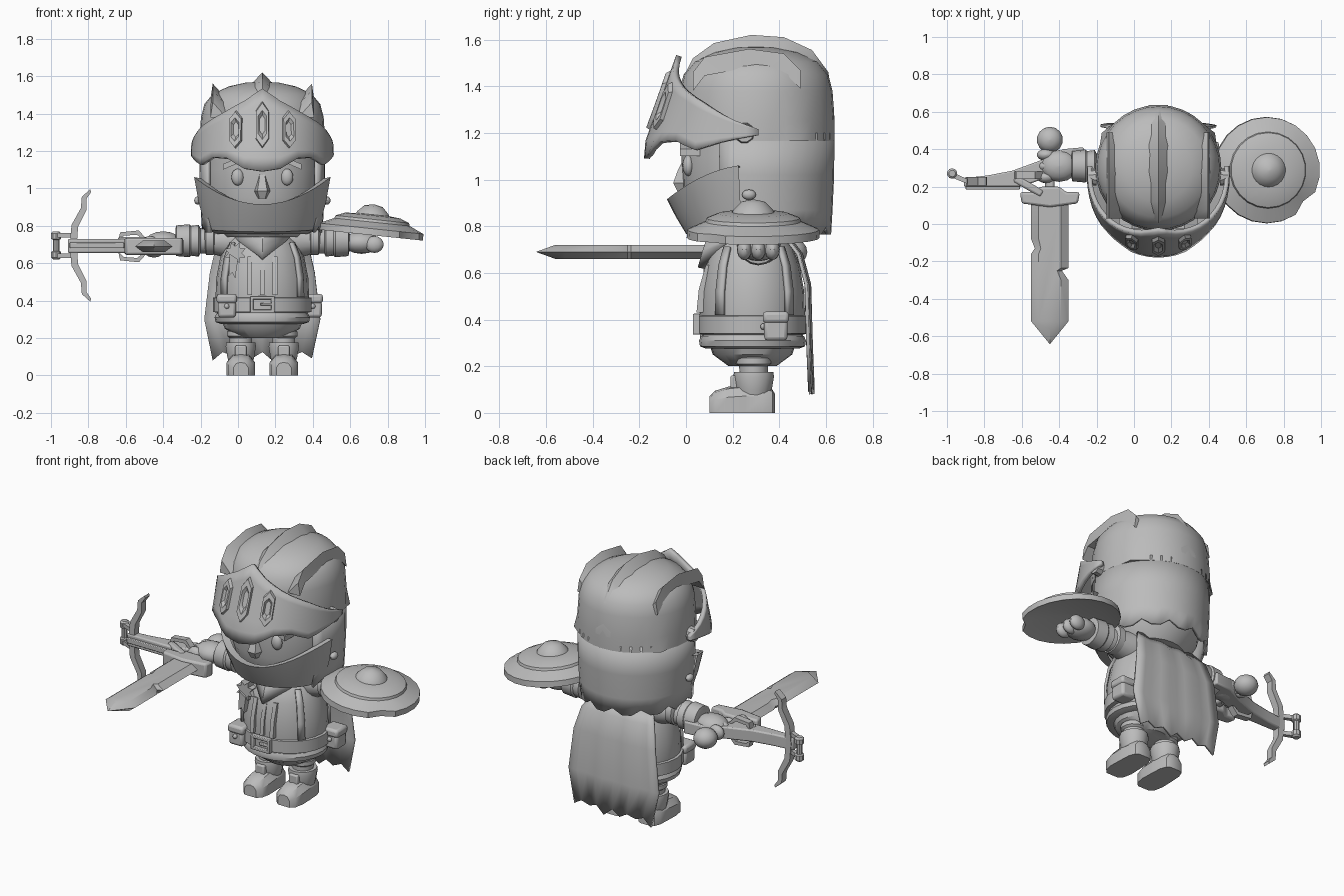
import bpy, bmesh, math
from mathutils import Vector, Matrix

CX, CY = 0.13, 0.30
grey = bpy.data.materials.new("plain_grey")
grey.diffuse_color = (0.5, 0.5, 0.5, 1)


def make(name, verts, faces, solid=0.0, bevel=0.0):
    me = bpy.data.meshes.new(name)
    me.from_pydata([tuple(v) for v in verts], [], faces)
    bm = bmesh.new()
    bm.from_mesh(me)
    bmesh.ops.remove_doubles(bm, verts=bm.verts, dist=0.0005)
    bmesh.ops.recalc_face_normals(bm, faces=bm.faces)
    bm.to_mesh(me)
    bm.free()
    me.materials.append(grey)
    ob = bpy.data.objects.new(name, me)
    bpy.context.collection.objects.link(ob)
    if solid:
        m = ob.modifiers.new("thickness", 'SOLIDIFY')
        m.thickness, m.offset = solid, 0
    if bevel:
        m = ob.modifiers.new("bevel", 'BEVEL')
        m.width, m.segments = bevel, 2
    return ob


def grid(name, rows, closed=False, caps=False, solid=0.0):
    """Skin a list of equal-length point rows."""
    n = len(rows[0])
    faces = []
    for i in range(len(rows) - 1):
        for j in range(n if closed else n - 1):
            k = (j + 1) % n
            faces.append((i*n + j, i*n + k, (i+1)*n + k, (i+1)*n + j))
    if caps:
        faces += [tuple(range(n)), tuple(range((len(rows)-1)*n, len(rows)*n))]
    return make(name, [p for r in rows for p in r], faces, solid)


def polar(t, rx, ry, z, cx=CX, cy=CY):
    """Angle zero points to the front."""
    return (cx + rx*math.sin(t), cy - ry*math.cos(t), z)


def lathe(name, prof, c=(CX, CY), ratio=1.0, seg=24, caps=True):
    rows = [[polar(2*math.pi*i/seg, r, r*ratio, z, *c) for i in range(seg)] for r, z in prof]
    return grid(name, rows, True, caps)


def rod(name, prof, cy, cz, seg=16, flat=1.0):
    """Lathe about the x direction; profile is (radius, x)."""
    rows = [[(x, cy + r*math.cos(2*math.pi*i/seg), cz + flat*r*math.sin(2*math.pi*i/seg))
             for i in range(seg)] for r, x in prof]
    return grid(name, rows, True, True)


def extrude(name, pts, axis, a, b, bevel=0.0):
    """Extrude an outline along x, y or z between a and b."""
    put = {'x': lambda p, d: (d, p[0], p[1]), 'y': lambda p, d: (p[0], d, p[1]),
           'z': lambda p, d: (p[0], p[1], d)}[axis]
    n = len(pts)
    faces = [(i, (i+1) % n, n + (i+1) % n, n + i) for i in range(n)]
    faces += [tuple(range(n)), tuple(range(n, 2*n))]
    return make(name, [put(p, a) for p in pts] + [put(p, b) for p in pts], faces, 0, bevel)


def box(name, x0, x1, y0, y1, z0, z1, bevel=0.012):
    return extrude(name, [(x0, y0), (x1, y0), (x1, y1), (x0, y1)], 'z', z0, z1, bevel)


def ball(name, c, r):
    rows = []
    for i in range(9):
        p = math.pi*(i*0.98 + 0.08)/8
        rows.append([polar(2*math.pi*k/14, r[0]*math.sin(p), r[1]*math.sin(p),
                           c[2] + r[2]*math.cos(p), c[0], c[1]) for k in range(14)])
    return grid(name, rows, True, True)


def lerp(keys, t):
    for (a, u), (b, v) in zip(keys, keys[1:]):
        if t <= b:
            return u + (v - u)*(t - a)/(b - a)
    return keys[-1][1]


# head and face
lathe("head", [(0.2, 0.74), (0.27, 0.82), (0.305, 0.95), (0.31, 1.1), (0.3, 1.25)], (CX, 0.29))
for s in (-1, 1):
    ball("eye", (CX + s*0.132, 0.01, 1.06), (0.034, 0.025, 0.045))
    extrude("eyebrow", [(CX + s*a, z) for a, z in ((0.06, 1.1), (0.14, 1.13), (0.21, 1.1),
            (0.21, 1.13), (0.14, 1.16), (0.06, 1.13))], 'y', -0.025, 0.06)
grid("nose", [[(CX - w, 0.02, z), (CX - w*0.5, y, z), (CX + w*0.5, y, z), (CX + w, 0.02, z)]
              for w, y, z in ((0.025, -0.015, 1.08), (0.035, -0.035, 1.04), (0.053, -0.055, 0.985),
                              (0.03, -0.035, 0.945))], False, True)

# helmet dome with an overhanging rear lip, and the open-fronted lower shell
seg = 32
rows = []
for k, (r, z) in enumerate(((0.337, 1.165), (0.337, 1.25), (0.328, 1.38), (0.31, 1.45), (0.265, 1.505),
                            (0.18, 1.545), (0.09, 1.565), (0.01, 1.57))):
    rows.append([polar(2*math.pi*i/seg, r*(1.08 if k == 0 and i in (11, 21) else 1), r, z)
                 for i in range(seg)])
grid("helmet_dome", rows, True, True)
ts = [math.radians(62 + 236*i/24) for i in range(25)]
grid("helmet_lower_shell",
     [[polar(t, r, r, z + (0.035*(i % 3 == 1) if k == 0 else 0)) for i, t in enumerate(ts)]
      for k, (r, z) in enumerate(((0.312, 0.765), (0.318, 0.87), (0.325, 1.02), (0.326, 1.2)))], solid=0.02)

# jaw guard
ts = [math.radians(-80 + 8*i) for i in range(21)]
rows = []
for rx, ry, f in ((0.24, 0.23, 0), (0.305, 0.29, 0.08), (0.345, 0.335, 0.55), (0.37, 0.372, 1),
                  (0.325, 0.325, 0.97)):
    rows.append([polar(t, rx, ry, 0.755 + f*(0.16 + 0.15*math.sin(t)**2), CX, 0.29) for t in ts])
grid("jaw_guard", rows)
for s in (-1, 1):
    ball("jaw_rivet", (CX + s*0.345, 0.27, 0.935), (0.02, 0.03, 0.022))

# visor with a peaked brow and three raised slits
TOP = [(0, 1.53), (15, 1.465), (35, 1.40), (60, 1.33), (80, 1.26), (97, 1.215)]
BOT = [(0, 1.09), (15, 1.105), (30, 1.16), (45, 1.165), (60, 1.125), (78, 1.165), (97, 1.19)]


def visor_point(deg, z, out=0.0):
    v = (z - 1.14)/0.39
    t = math.radians(deg)
    ry = 0.43 - 0.14*v if v > 0 else 0.43 + 0.02*v
    return polar(t, 0.372 - 0.02*v + out, ry + out, z, CX, 0.26)


rows = []
for j in range(7):
    rows.append([visor_point(d, lerp(BOT, abs(d))*(1 - j/6) + lerp(TOP, abs(d))*j/6)
                 for d in [-97 + 97*i/13 for i in range(27)]])
grid("visor", rows, solid=0.025)
for deg, z0, z1 in ((-22, 1.21, 1.42), (0, 1.21, 1.47), (22, 1.21, 1.42)):
    zc, h = (z0 + z1)/2, (z1 - z0)/2
    shape = ((0, -1), (1, -0.6), (1, 0.6), (0, 1), (-1, 0.6), (-1, -0.6))
    rows = [[visor_point(deg + 5.5*k*a, zc + k*h*b, o) for a, b in shape]
            for k, o in ((1, 0.005), (0.9, 0.03), (0.6, 0.03), (0.4, 0.014))]
    grid("visor_slit", rows, True, True)
for s in (-1, 1):
    rod("visor_pivot", [(0.045, CX + s*0.33), (0.04, CX + s*0.372)], 0.25, 1.2, 10)


# helmet crests
def crest(name, pts, base, tip, w, drop):
    rows = [[(CX + base - w, y, z - drop), (CX + tip, y, z), (CX + base + w, y, z - drop)] for y, z in pts]
    grid(name, rows, True, True)


crest("centre_crest", [(-0.02, 1.42), (0.03, 1.52), (0.12, 1.585), (0.28, 1.62), (0.42, 1.61),
                       (0.54, 1.555), (0.61, 1.46), (0.635, 1.3)], 0, 0, 0.052, 0.055)
for s in (-1, 1):
    crest("side_crest", [(0.03, 1.46), (0.08, 1.525), (0.27, 1.56), (0.42, 1.54), (0.49, 1.47)],
          s*0.235, s*0.265, 0.042, 0.08)

# torso, skirt hem, belt
lathe("torso", [(0.2, 0.29), (0.24, 0.32), (0.25, 0.42), (0.246, 0.52), (0.225, 0.63), (0.19, 0.71),
                (0.13, 0.77)], (CX, 0.285), 0.9)
lathe("trousers", [(0.12, 0.2), (0.2, 0.25), (0.225, 0.31)], (CX, 0.285), 0.85)
lathe("skirt_hem", [(0.22, 0.275), (0.25, 0.285), (0.255, 0.31), (0.245, 0.33)], (CX, 0.285), 0.9)
lathe("belt", [(0.24, 0.335), (0.264, 0.34), (0.264, 0.415), (0.24, 0.42)], (CX, 0.285), 0.89)
for z0, z1 in ((0.335, 0.353), (0.407, 0.425)):
    box("buckle_bar", 0.065, 0.195, 0.03, 0.06, z0, z1, 0.004)
for x in (0.065, 0.177):
    box("buckle_side", x, x + 0.018, 0.03, 0.06, 0.335, 0.425, 0.004)
box("buckle_pin", 0.12, 0.19, 0.032, 0.05, 0.373, 0.388, 0.004)
for x, y in ((-0.06, 0.11), (0.4, 0.385)):
    box("pouch", x - 0.048, x + 0.048, y - 0.05, y + 0.05, 0.31, 0.40, 0.015)
    box("pouch_flap", x - 0.054, x + 0.054, y - 0.056, y + 0.056, 0.385, 0.435, 0.015)
    ball("pouch_button", (x, y - 0.054, 0.37), (0.014, 0.012, 0.014))

# coat front, scarf, badge
for x0, x1 in ((0.05, 0.075), (0.118, 0.142), (0.185, 0.21)):
    extrude("coat_trim", [(0.045, 0.43), (0.055, 0.53), (0.085, 0.635), (0.14, 0.63), (0.14, 0.43)],
            'x', x0, x1)
for s in (-1, 1):
    grid("shoulder_strap", [[polar(math.radians(s*a), r, r*0.9, z, CX, 0.285) for a in (48, 58)]
         for r, z in ((0.258, 0.42), (0.256, 0.52), (0.236, 0.63), (0.2, 0.71))], solid=0.015)
    grid("back_strap", [[polar(math.radians(s*a), r, r*0.9, z, CX, 0.285) for a in (128, 138)]
         for r, z in ((0.258, 0.42), (0.256, 0.52), (0.236, 0.63), (0.2, 0.71))], solid=0.015)
grid("scarf", [[(CX - w, y + 0.1, z + 0.02), (CX, y, z - d), (CX + w, y + 0.1, z + 0.02)]
     for w, y, z, d in ((0.1, 0.11, 0.77, 0), (0.15, 0.085, 0.72, 0.03), (0.12, 0.065, 0.695, 0.075))],
     solid=0.03)
star = [(-0.015 + (0.06 if i % 2 else 0.036)*math.sin(math.pi*i/8),
         0.655 + (0.06 if i % 2 else 0.036)*math.cos(math.pi*i/8)) for i in range(16)]
extrude("badge", star, 'y', 0.085, 0.15)
extrude("badge_ribbon", [(-0.045, 0.65), (-0.05, 0.53), (-0.03, 0.55), (-0.015, 0.52), (0.0, 0.62)],
        'y', 0.075, 0.12)

# legs and boots
for x in (0.015, 0.245):
    lathe("leg", [(0.06, 0.1), (0.064, 0.3)], (x, 0.29), 1, 14)
    lathe("knee_band", [(0.062, 0.2), (0.075, 0.21), (0.075, 0.235), (0.062, 0.245)], (x, 0.29), 1, 14)
    lathe("boot_cuff", [(0.066, 0.07), (0.074, 0.1), (0.083, 0.155), (0.08, 0.175), (0.06, 0.175)],
          (x, 0.29), 1.05, 14)
    rows = []
    for y, w, h in ((0.1, 0.04, 0.07), (0.125, 0.065, 0.095), (0.18, 0.076, 0.112), (0.25, 0.074, 0.12),
                    (0.33, 0.07, 0.115), (0.37, 0.055, 0.1), (0.382, 0.035, 0.08)):
        rows.append([(x - w, y, 0), (x + w, y, 0), (x + w, y, h*0.6), (x + w*0.6, y, h*0.92), (x, y, h),
                     (x - w*0.6, y, h*0.92), (x - w, y, h*0.6)])
    grid("boot", rows, True, True)
    box("boot_strap", x - 0.03, x + 0.03, 0.19, 0.24, 0.08, 0.16, 0.008)

# cape with a ragged hem
rows = []
for z, w, y in ((0.76, 0.2, 0.43), (0.68, 0.25, 0.49), (0.55, 0.28, 0.525), (0.3, 0.31, 0.532), (0.08, 0.265, 0.54)):
    rows.append([(CX + w*(i - 5)/5, y - 0.012*(abs(i - 5)/5)**2 + 0.006*math.cos(i*2),
                  z + ((0.045 if i % 2 else 0.012*(i % 3)) if z < 0.1 else 0)) for i in range(11)])
grid("cape", rows, solid=0.014)

# arms, cuffs and hands
for s in (-1, 1):
    p = lambda *q: [(r, CX + s*d) for r, d in q]
    rod("sleeve", p((0.095, 0.12), (0.09, 0.2), (0.07, 0.27), (0.065, 0.43)), 0.31, 0.72)
    rod("shoulder_ring", p((0.06, 0.25), (0.085, 0.26), (0.085, 0.3), (0.065, 0.31)), 0.31, 0.73)
    rod("cuff", p((0.065, 0.33), (0.085, 0.34), (0.08, 0.38), (0.088, 0.39), (0.082, 0.46), (0.06, 0.465)), 0.31, 0.72)
    ball("hand", (CX + s*0.53, 0.31, 0.71), (0.1, 0.085, 0.06))
    for y in (0.25, 0.31, 0.37):
        ball("finger", (CX + s*0.6, y, 0.7), (0.05, 0.032, 0.045))

# shield: stepped dome, tipped outward, with a chipped rim
prof = [(0.005, 0.125), (0.05, 0.115), (0.085, 0.08), (0.09, 0.07), (0.15, 0.065), (0.2, 0.045),
        (0.205, 0.03), (0.283, -0.005), (0.285, -0.04), (0.2, -0.015), (0.005, 0.0)]
rows = [[polar(2*math.pi*i/22, r*(0.9 if r > 0.21 and i == 3 else 1), r*(0.9 if r > 0.21 and i == 3 else 1),
               z, 0, 0) for i in range(22)] for r, z in prof]
shield = grid("shield", rows, True, True)
shield.data.transform(Matrix.Translation((0.713, 0.288, 0.79)) @ Matrix.Rotation(math.radians(6), 4, 'Y'))

# sword: notched blade with bevelled edges, guard, grip, pommel
edge = [(-0.55, 0.12), (-0.55, -0.08), (-0.53, -0.13), (-0.55, -0.16), (-0.55, -0.52), (-0.45, -0.643),
        (-0.35, -0.52), (-0.35, -0.3), (-0.385, -0.25), (-0.35, -0.235), (-0.35, 0.12)]
core = [(-0.45 + (x + 0.45)*0.6, max(y, -0.56)) for x, y in edge]
grid("sword_blade", [[(x, y, z) for x, y in q] for q, z in ((core, 0.66), (edge, 0.69), (core, 0.72))], True, True)
extrude("sword_guard", [(-0.6, 0.11), (-0.61, 0.17), (-0.54, 0.17), (-0.5, 0.2), (-0.4, 0.2), (-0.36, 0.17),
                        (-0.29, 0.17), (-0.3, 0.11), (-0.45, 0.09)], 'z', 0.645, 0.735, 0.012)
extrude("guard_gem", [(-0.54, 0.69), (-0.45, 0.66), (-0.36, 0.69), (-0.45, 0.72)], 'y', 0.08, 0.12)
box("sword_grip", -0.475, -0.425, 0.18, 0.42, 0.665, 0.715)
ball("pommel", (-0.45, 0.45, 0.69), (0.07, 0.07, 0.06))

# crossbow: stock, vertical limbs, side loops and stirrup
extrude("crossbow_stock", [(-0.91, 0.2), (-0.6, 0.2), (-0.46, 0.25), (-0.25, 0.32), (-0.27, 0.41), (-0.38, 0.4),
                           (-0.5, 0.34), (-0.65, 0.285), (-0.78, 0.26), (-0.91, 0.245)], 'z', 0.655, 0.73, 0.008)
box("bolt_groove", -0.9, -0.61, 0.185, 0.21, 0.68, 0.71, 0.004)
lever = box("trigger_lever", -0.09, 0.08, -0.02, 0.02, 0.67, 0.71)
lever.data.transform(Matrix.Translation((-0.56, 0.2, 0.03)) @ Matrix.Rotation(math.radians(-30), 4, 'Z'))
limb = [(-0.9, 0.0), (-0.89, 0.11), (-0.84, 0.2), (-0.835, 0.26), (-0.79, 0.3), (-0.785, 0.285),
        (-0.81, 0.25), (-0.81, 0.19), (-0.855, 0.1), (-0.862, 0.0)]
loop = [(-0.64, 0.03), (-0.63, 0.075), (-0.53, 0.085), (-0.49, 0.04), (-0.51, 0.04), (-0.54, 0.062), (-0.61, 0.057)]
for s in (-1, 1):
    extrude("bow_limb", [(x, 0.695 + s*d) for x, d in limb], 'y', 0.205, 0.25)
    extrude("side_loop", [(x, 0.69 + s*d) for x, d in loop], 'y', 0.24, 0.28)
    extrude("stirrup_arm", [(-0.99, 0.285), (-0.99, 0.255), (-0.88, 0.21), (-0.88, 0.235)], 'z',
            0.695 + s*0.055 - 0.012, 0.695 + s*0.055 + 0.012)
lathe("stirrup_bar", [(0.018, 0.62), (0.028, 0.63), (0.028, 0.66), (0.018, 0.665), (0.018, 0.725),
                      (0.028, 0.73), (0.028, 0.76), (0.018, 0.77)], (-0.972, 0.27), 1, 10)

# smooth shading with sharp edges kept
for ob in bpy.data.objects:
    ob.select_set(True)
    bpy.context.view_layer.objects.active = ob
bpy.ops.object.shade_smooth_by_angle(angle=math.radians(35))
